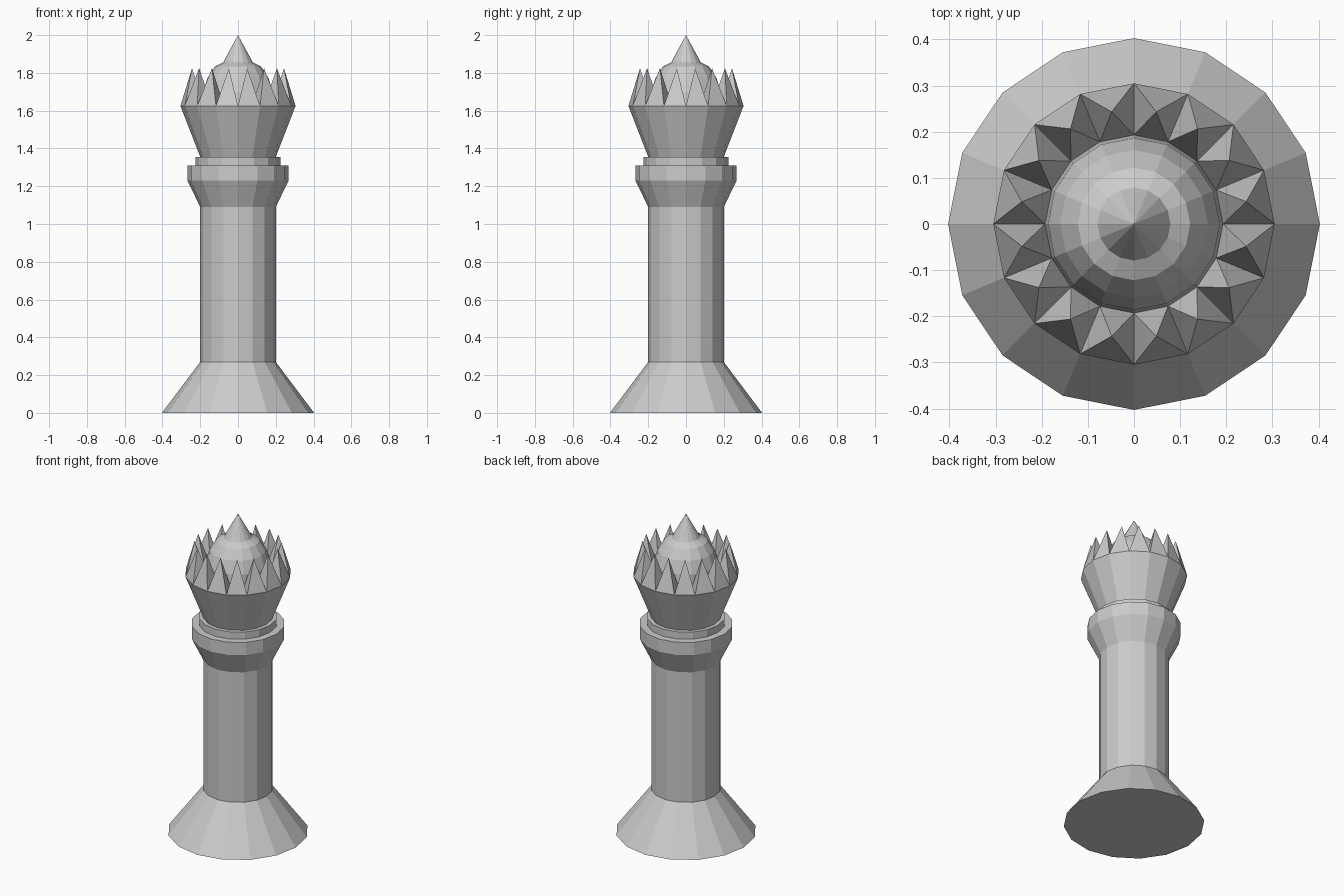
import bpy, bmesh
from math import cos, sin, pi

if "Cube" in bpy.data.objects:
    bpy.data.objects.remove(bpy.data.objects["Cube"])

SIDES = 16


def ring_point(r, z, step):
    a = 2 * pi * step / SIDES
    return (r * cos(a), r * sin(a), z)


def finish(bm, name):
    bmesh.ops.recalc_face_normals(bm, faces=bm.faces)
    mesh = bpy.data.meshes.new(name)
    bm.to_mesh(mesh)
    bm.free()
    obj = bpy.data.objects.new(name, mesh)
    bpy.context.collection.objects.link(obj)
    return obj


def lathe(name, profile):
    """Closed flat-faced turned part from (radius, height) pairs."""
    bm = bmesh.new()
    rings = []
    for r, z in profile:
        n = SIDES if r > 0 else 1
        rings.append([bm.verts.new(ring_point(r, z, i)) for i in range(n)])
    for lo, hi in zip(rings, rings[1:]):
        for i in range(SIDES):
            j = (i + 1) % SIDES
            if len(hi) == 1:
                bm.faces.new((lo[i], lo[j], hi[0]))
            else:
                bm.faces.new((lo[i], lo[j], hi[j], hi[i]))
    for ring in (rings[0], rings[-1]):
        if len(ring) > 1:
            bm.faces.new(ring)
    return finish(bm, name)


# Flared foot, column and stepped collar
lathe("base_and_column", [(0.403, 0), (0.2, 0.27), (0.2, 1.09), (0.268, 1.23),
                          (0.268, 1.31), (0.224, 1.31), (0.224, 1.355)])

# Flaring cup of the crown
lathe("crown_cup", [(0.2, 1.355), (0.305, 1.625)])

# Domed cap with pointed finial
lathe("dome_and_finial", [(0.193, 1.625), (0.186, 1.70), (0.16, 1.775),
                          (0.122, 1.833), (0.079, 1.855), (0, 2.0)])

# Ring of four-sided spikes around the rim
bm = bmesh.new()
outer = [bm.verts.new(ring_point(0.305, 1.625, i)) for i in range(SIDES)]
inner = [bm.verts.new(ring_point(0.193, 1.625, i)) for i in range(SIDES)]
for i in range(SIDES):
    j = (i + 1) % SIDES
    tip = bm.verts.new(ring_point(0.248, 1.825, i + 0.5))
    corners = [outer[i], outer[j], inner[j], inner[i]]
    for k in range(4):
        bm.faces.new((corners[k], corners[(k + 1) % 4], tip))
finish(bm, "crown_spikes")
